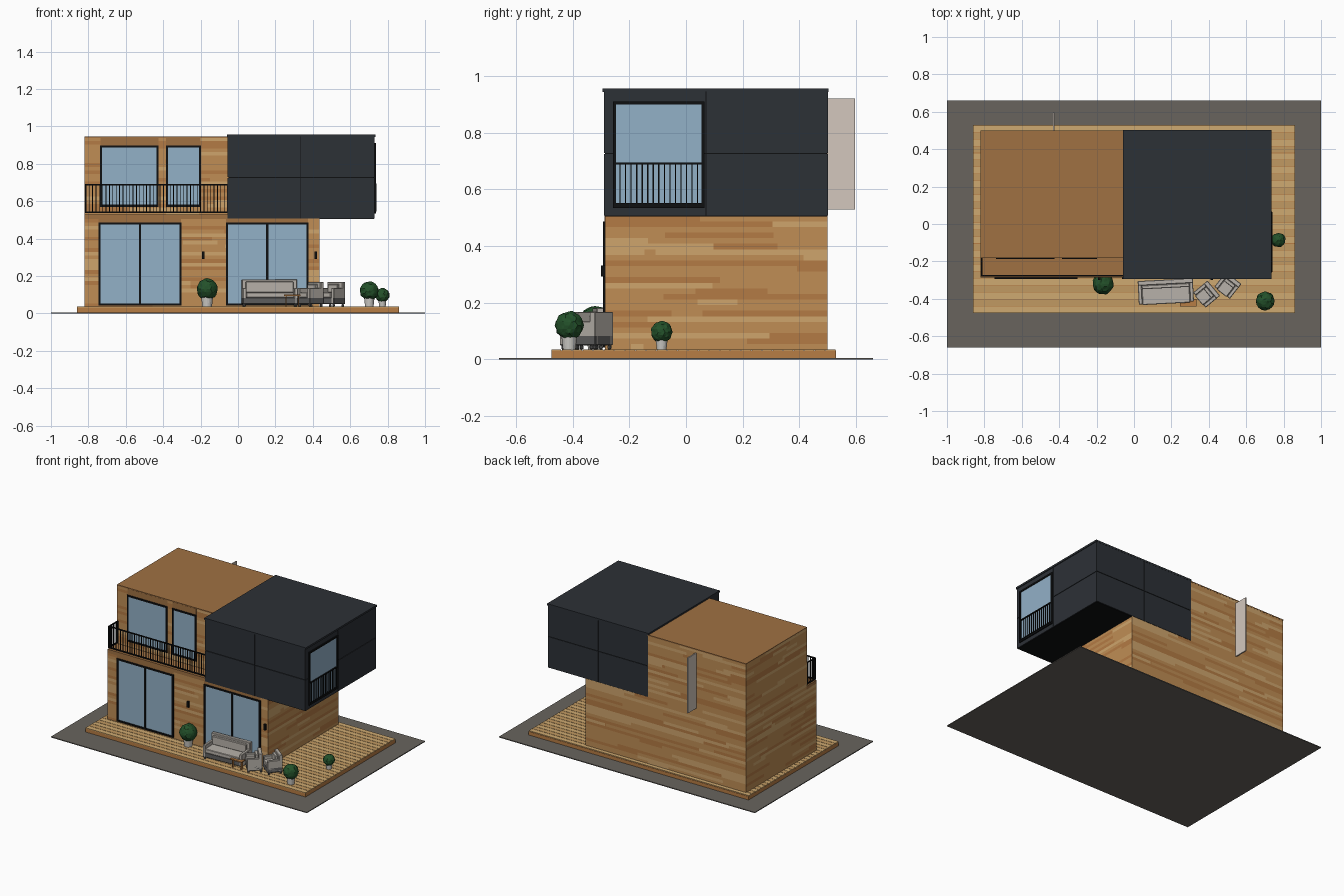
import bpy, bmesh, random
from math import radians
from mathutils import Matrix, Vector

if "Cube" in bpy.data.objects:
    bpy.data.objects.remove(bpy.data.objects["Cube"])

random.seed(4)


def mat(name, r, g, b):
    m = bpy.data.materials.new(name)
    m.diffuse_color = [((c / 255) ** 2.2) for c in (r, g, b)] + [1]
    m.use_nodes = True
    m.node_tree.nodes["Principled BSDF"].inputs["Base Color"].default_value = m.diffuse_color
    return m


WOODS = [mat("wood_light", 205, 163, 108), mat("wood_mid", 190, 140, 85),
         mat("wood_dark", 178, 122, 70)]
DECK = [mat("deck_light", 205, 168, 112), mat("deck_mid", 192, 152, 98)]
ROOF = mat("brown_panel", 158, 112, 68)
FASCIA = mat("deck_edge", 182, 124, 70)
DARK = mat("dark_panel", 48, 52, 57)
BLACK = mat("black_metal", 22, 23, 24)
GLASS = mat("glass", 145, 175, 198)
PAVE = mat("paving", 104, 100, 94)
FABRIC = mat("fabric", 182, 176, 168)
RATTAN = mat("rattan", 95, 95, 95)
POT = mat("pot", 205, 203, 198)
LEAF = mat("leaf", 40, 82, 46)
FIN = mat("fin", 210, 198, 188)


def finish(name, bm, mats):
    me = bpy.data.meshes.new(name)
    bm.to_mesh(me)
    bm.free()
    for m in mats:
        me.materials.append(m)
    ob = bpy.data.objects.new(name, me)
    bpy.context.collection.objects.link(ob)
    return ob


def boxes(name, items, *mats):
    """One object from (x0, x1, y0, y1, z0, z1[, material index]) boxes."""
    bm = bmesh.new()
    for it in items:
        x0, x1, y0, y1, z0, z1 = it[:6]
        m = Matrix.Translation(((x0 + x1) / 2, (y0 + y1) / 2, (z0 + z1) / 2)) \
            @ Matrix.Diagonal((x1 - x0, y1 - y0, z1 - z0, 1))
        vs = bmesh.ops.create_cube(bm, size=1, matrix=m)["verts"]
        for f in {f for v in vs for f in v.link_faces}:
            f.material_index = it[6] if len(it) > 6 else 0
    return finish(name, bm, mats)


def plank_walls(name, x0, x1, y0, y1, z0, z1, rows):
    """Four walls of horizontal planks in mixed tints."""
    bm = bmesh.new()
    corners = [Vector(c) for c in ((x0, y0), (x1, y0), (x1, y1), (x0, y1))]
    for r in range(rows):
        za, zb = [z0 + (z1 - z0) * (r + k) / rows for k in (0, 1)]
        for i in range(4):
            a, b = corners[i], corners[(i + 1) % 4]
            cuts = [0] + sorted(random.uniform(.1, .9) for _ in range(2)) + [1]
            for s, t in zip(cuts, cuts[1:]):
                p, q = a.lerp(b, s), a.lerp(b, t)
                f = bm.faces.new([bm.verts.new((*c, z)) for c, z in
                                  ((p, za), (q, za), (q, zb), (p, zb))])
                f.material_index = random.choice((0, 1, 1, 2))
    bmesh.ops.remove_doubles(bm, verts=bm.verts, dist=1e-5)
    return finish(name, bm, WOODS)


def window(name, x0, x1, z0, z1, y, mullion=False):
    t = .011
    bars = [(x0, x0 + t), (x1 - t, x1)]
    if mullion:
        bars.append(((x0 + x1) / 2 - t / 2, (x0 + x1) / 2 + t / 2))
    boxes(name + "_frame", [(a, b, y - .008, y + .005, z0, z1) for a, b in bars]
          + [(x0, x1, y - .008, y + .005, a, a + t) for a in (z0, z1 - t)], BLACK)
    boxes(name + "_glass", [(x0 + t, x1 - t, y - .003, y + .003, z0 + t, z1 - t)], GLASS)


def railing(name, axis, a, b, c, z0, z1, n):
    """Rails and balusters along x (axis 0) or y (axis 1) at cross position c."""
    def bar(p, q, h, za, zb):
        return (p, q, c - h, c + h, za, zb) if axis == 0 else (c - h, c + h, p, q, za, zb)
    items = [bar(a, b, .004, z0, z0 + .007), bar(a, b, .004, z1 - .007, z1)]
    for i in range(n + 1):
        p = a + (b - a) * i / n
        w = .004 if i in (0, n) else .002
        items.append(bar(p - w, p + w, w, z0, z1))
    boxes(name, items, BLACK)


# ground slab and deck
boxes("paving", [(-1, 1, -.66, .66, 0, .006)], PAVE)
boxes("deck_base", [(-.86, .86, -.475, .53, .006, .031)], FASCIA)
N = 27
step = 1.005 / N
boxes("deck_boards", [(-.86, .86, -.475 + i * step, -.475 + (i + 1) * step - .003,
                       .031, .036, i % 2) for i in range(N)], *DECK)

# timber storeys
plank_walls("lower_walls", -.82, .435, -.285, .5, .034, .507, 24)
boxes("lower_ceiling", [(-.819, .434, -.284, .499, .49, .506)], ROOF)
plank_walls("upper_walls", -.82, -.05, -.18, .5, .507, .942, 22)
boxes("upper_roof", [(-.82, -.05, -.181, .501, .938, .946)], ROOF)
boxes("balcony_floor", [(-.82, -.05, -.287, -.175, .505, .53)], ROOF)
boxes("lintels", [(-.735, -.425, -.182, -.175, .895, .94), (-.385, -.2, -.182, -.175, .895, .94),
                  (-.745, -.305, -.287, -.28, .485, .507),
                  (-.065, .375, -.287, -.28, .485, .507)], ROOF)

# dark cantilevered box: core, cladding panels, roof edge
boxes("dark_core", [(-.05, .726, -.285, .497, .505, .946)], BLACK)
panels = []
for z0, z1 in ((.508, .725), (.729, .944)):
    for x0, x1 in ((-.053, .333), (.337, .728)):
        panels += [(x0, x1, -.29, -.284, z0, z1), (x0, x1, .496, .501, z0, z1)]
    for y0, y1 in ((-.288, .068), (.072, .499)):
        panels.append((.724, .73, y0, y1, z0, z1))
    panels.append((-.055, -.049, -.288, -.18, z0, z1))
boxes("cladding_panels", panels, DARK)
boxes("dark_roof", [(-.058, .735, -.294, .502, .944, .957)], DARK)

# windows
window("left_door", -.745, -.302, .043, .487, -.285, True)
window("right_door", -.065, .378, .043, .487, -.285, True)
window("upper_wide_window", -.737, -.424, .57, .897, -.18)
window("upper_narrow_window", -.386, -.197, .57, .897, -.18)
window("side_window", -.258, .066, .535, .91, 0)
for part in ("side_window_frame", "side_window_glass"):
    bpy.data.objects[part].matrix_world = Matrix.Translation((.73, 0, 0)) \
        @ Matrix.Rotation(radians(90), 4, 'Z')

# railings
railing("balcony_rail_front", 0, -.814, -.056, -.277, .537, .692, 42)
railing("balcony_rail_side", 1, -.277, -.182, -.814, .537, .692, 6)
railing("side_window_rail", 1, -.252, .06, .737, .545, .695, 16)

# wall lamps and back fin
boxes("wall_lamps", [(x - .007, x + .007, -.3, -.284, .292, .332) for x in (-.185, .415)], BLACK)
boxes("back_fin", [(-.434, -.425, .5, .597, .53, .92)], FIN)


# potted round shrubs
def shrub(name, x, y, z, r):
    bm = bmesh.new()
    top = z - r * .75
    bmesh.ops.create_cone(bm, cap_ends=True, segments=20, radius1=r * .45, radius2=r * .55,
                          depth=top - .036,
                          matrix=Matrix.Translation((x, y, (top + .036) / 2)))
    finish(name + "_pot", bm, [POT])
    bm = bmesh.new()
    bmesh.ops.create_icosphere(bm, subdivisions=3, radius=r)
    for v in bm.verts:
        v.co = v.co * random.uniform(.93, 1.05) + Vector((x, y, z))
    finish(name + "_leaves", bm, [LEAF])


shrub("shrub_left", -.165, -.32, .13, .057)
shrub("shrub_front", .702, -.412, .12, .05)
shrub("shrub_side", .772, -.086, .097, .038)


# garden seating, facing -y before turning
def seating(name, x, y, w, d, h, turn):
    a, b = w / 2, d / 2
    arm = .02
    ob = boxes(name, [
        (-a, a, -b, b, .05, .085, 1),
        (-a + arm, a - arm, -b - .004, b - .025, .085, .112),
        (-a, a, b - .025, b, .05, h),
        (-a, -a + arm, -b, b, .05, .135), (a - arm, a, -b, b, .05, .135),
        (-a + arm, a - arm, b - .045, b - .025, .112, h - .012)]
        + [(sx * (a - .01) - .006, sx * (a - .01) + .006,
            sy * (b - .01) - .006, sy * (b - .01) + .006, .036, .05, 1)
           for sx in (-1, 1) for sy in (-1, 1)], FABRIC, RATTAN)
    ob.location = (x, y, 0)
    ob.rotation_euler.z = radians(turn)
    m = ob.modifiers.new("soft_edges", 'BEVEL')
    m.width = .003


seating("sofa", .17, -.36, .295, .125, .182, 3)
seating("armchair_left", .388, -.375, .105, .1, .168, -50)
seating("armchair_right", .502, -.328, .105, .1, .168, -38)
boxes("coffee_table", [(.245, .335, -.44, -.4, .092, .1), (.255, .26, -.43, -.41, .036, .092),
                       (.32, .325, -.43, -.41, .036, .092)], FASCIA)
